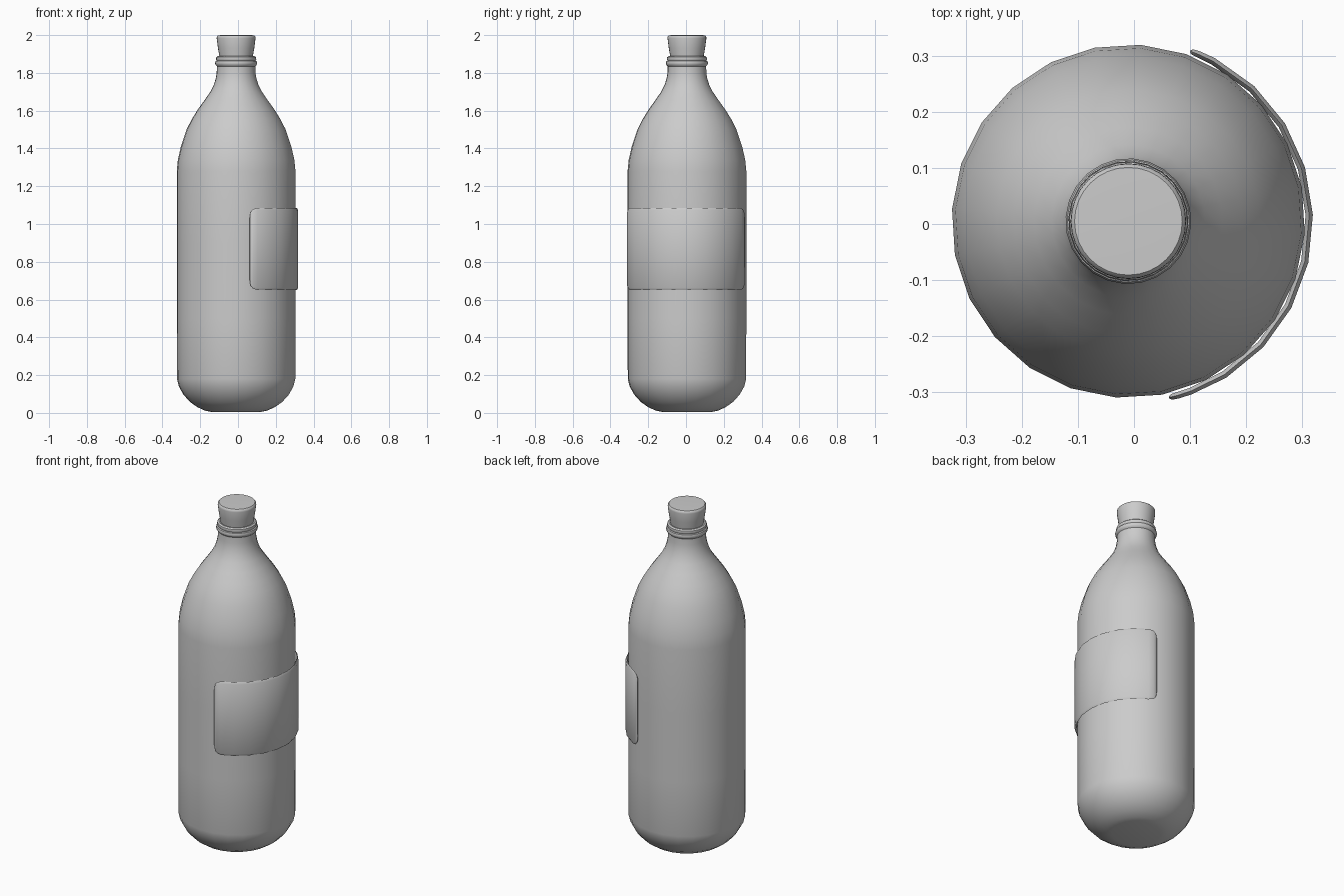
import bpy, bmesh, math

if "Cube" in bpy.data.objects:
    bpy.data.objects.remove(bpy.data.objects["Cube"])

CX, CY = -0.01, 0.005   # bottle axis


def finish(name, bm, angle=40):
    bmesh.ops.recalc_face_normals(bm, faces=bm.faces)
    me = bpy.data.meshes.new(name)
    bm.to_mesh(me)
    bm.free()
    ob = bpy.data.objects.new(name, me)
    bpy.context.collection.objects.link(ob)
    ob.location = (CX, CY, 0)
    bpy.ops.object.select_all(action='DESELECT')
    ob.select_set(True)
    bpy.context.view_layer.objects.active = ob
    bpy.ops.object.shade_smooth_by_angle(angle=math.radians(angle))
    return ob


def loft(bm, rings):
    # skin a list of closed point loops and cap both ends
    vs = [[bm.verts.new(p) for p in ring] for ring in rings]
    n = len(vs[0])
    for a, b in zip(vs, vs[1:]):
        for i in range(n):
            j = (i + 1) % n
            bm.faces.new((a[i], a[j], b[j], b[i]))
    bm.faces.new(vs[0])
    bm.faces.new(vs[-1])


def lathe(name, profile, sides, offset=0, angle=40):
    bm = bmesh.new()
    turn = [math.radians(offset) + 2 * math.pi * i / sides for i in range(sides)]
    loft(bm, [[(r * math.cos(t), r * math.sin(t), z) for t in turn] for r, z in profile])
    return finish(name, bm, angle)


# Bottle: rounded base, straight wall, shoulder, neck and lip ring
lathe("bottle", [
    (0.13, 0.005), (0.165, 0.012), (0.205, 0.03), (0.245, 0.058), (0.28, 0.097),
    (0.304, 0.14), (0.314, 0.18), (0.315, 0.5), (0.315, 0.9), (0.315, 1.28),
    (0.309, 1.34), (0.293, 1.41), (0.263, 1.50), (0.235, 1.555), (0.204, 1.605),
    (0.168, 1.655), (0.137, 1.70), (0.119, 1.735), (0.108, 1.77), (0.103, 1.80),
    (0.102, 1.835), (0.109, 1.842), (0.112, 1.852), (0.109, 1.862), (0.103, 1.865),
    (0.107, 1.872), (0.105, 1.883), (0.097, 1.889), (0.08, 1.885), (0.075, 1.82)],
    24, 11)

# Cork: tapered stopper with a softened top edge
lathe("cork", [(0.074, 1.80), (0.088, 1.885), (0.096, 1.93), (0.103, 1.984),
               (0.102, 1.993), (0.096, 1.999), (0.06, 2.0)], 32)

# Label: curved plate with rounded corners and thin edges
START, END, MID, HALF = -77, 70, 0.868, 0.217
columns = [(START, 0.175, 0.002), (START + 0.8, 0.195, 0.005),
           (START + 3, 0.21, 0.006), (START + 7, HALF, 0.006)]
columns += [(a, HALF, 0.0065) for a in range(-58, 63, 15)]
columns += [(END - 3, 0.21, 0.006), (END - 0.8, 0.195, 0.005), (END, 0.175, 0.002)]
bm = bmesh.new()
rings = []
for a, h, t in columns:
    c, s, rm = math.cos(math.radians(a)), math.sin(math.radians(a)), 0.3225
    section = [(rm, -h), (rm + t, -h + 0.012), (rm + t, h - 0.012),
               (rm, h), (rm - t, h - 0.012), (rm - t, -h + 0.012)]
    rings.append([(r * c, r * s, MID + z) for r, z in section])
loft(bm, rings)
finish("label", bm, 50)
